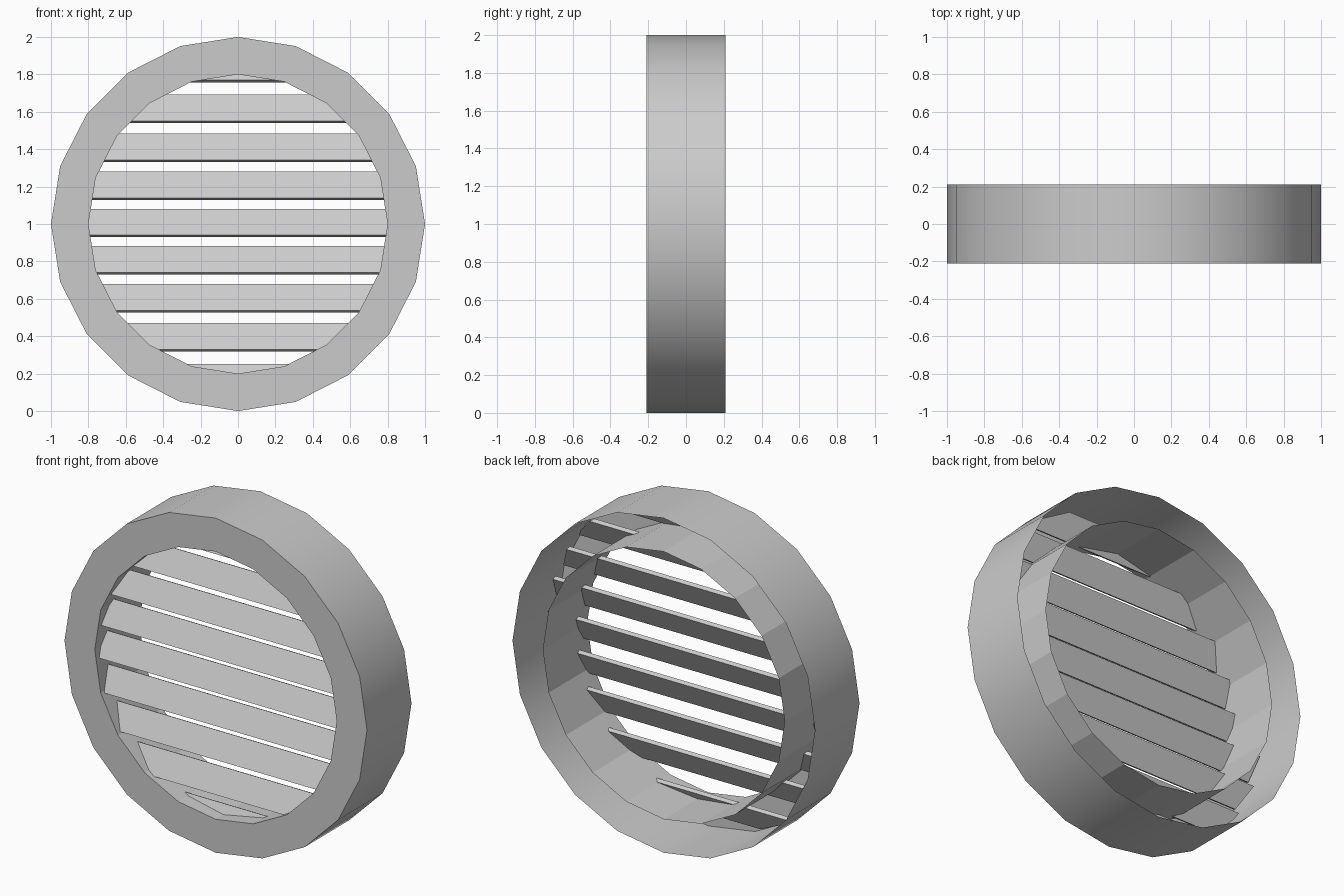
import bpy, bmesh
from math import cos, sin, pi, radians
from mathutils import Matrix, Vector

if "Cube" in bpy.data.objects:
    bpy.data.objects.remove(bpy.data.objects["Cube"])

SIDES = 20
CENTER = Vector((0, 0, 1))
DEPTH = 0.21


def finish(bm, name):
    mesh = bpy.data.meshes.new(name)
    bm.to_mesh(mesh)
    bm.free()
    obj = bpy.data.objects.new(name, mesh)
    bpy.context.collection.objects.link(obj)
    return obj


# Round frame: outer wall, front flange and inner wall, open at the back
def make_frame():
    bm = bmesh.new()
    profile = [(1, DEPTH), (1, -DEPTH), (0.8, -DEPTH), (0.8, DEPTH)]
    loops = []
    for r, y in profile:
        angles = [2 * pi * k / SIDES for k in range(SIDES)]
        loops.append([bm.verts.new((r * cos(a), y, 1 + r * sin(a))) for a in angles])
    for strip, (a, b) in enumerate(zip(loops, loops[1:])):
        for i in range(SIDES):
            j = (i + 1) % SIDES
            face = bm.faces.new((a[i], a[j], b[j], b[i]))
            face.smooth = strip == 0          # only the outer wall is smooth
    for e in bm.edges:
        if len(e.link_faces) == 2 and e.calc_face_angle() > radians(40):
            e.smooth = False
    finish(bm, "round_frame")


# Tilted slat, trimmed to the inside of the outer wall
def make_slat(index, z):
    bm = bmesh.new()
    place = (Matrix.Translation((0, -0.135, z))
             @ Matrix.Rotation(radians(-27), 4, 'X')
             @ Matrix.Diagonal((2.2, 0.025, 0.157, 1)))
    bmesh.ops.create_cube(bm, size=1, matrix=place)
    for k in range(SIDES):
        a = 2 * pi * (k + 0.5) / SIDES
        n = Vector((cos(a), 0, sin(a)))
        cut = bmesh.ops.bisect_plane(
            bm, geom=bm.verts[:] + bm.edges[:] + bm.faces[:], dist=1e-5,
            plane_co=CENTER + n * 0.985 * cos(pi / SIDES), plane_no=n, clear_outer=True)
        edges = [g for g in cut["geom_cut"] if isinstance(g, bmesh.types.BMEdge)]
        if edges:
            bmesh.ops.holes_fill(bm, edges=edges, sides=0)
    bmesh.ops.recalc_face_normals(bm, faces=bm.faces[:])
    finish(bm, f"slat_{index}")


make_frame()
# Slats spread slightly wider towards top and bottom
for i in range(-4, 5):
    make_slat(i + 5, 1.005 + i * (0.199 + 0.0005 * i * i))
